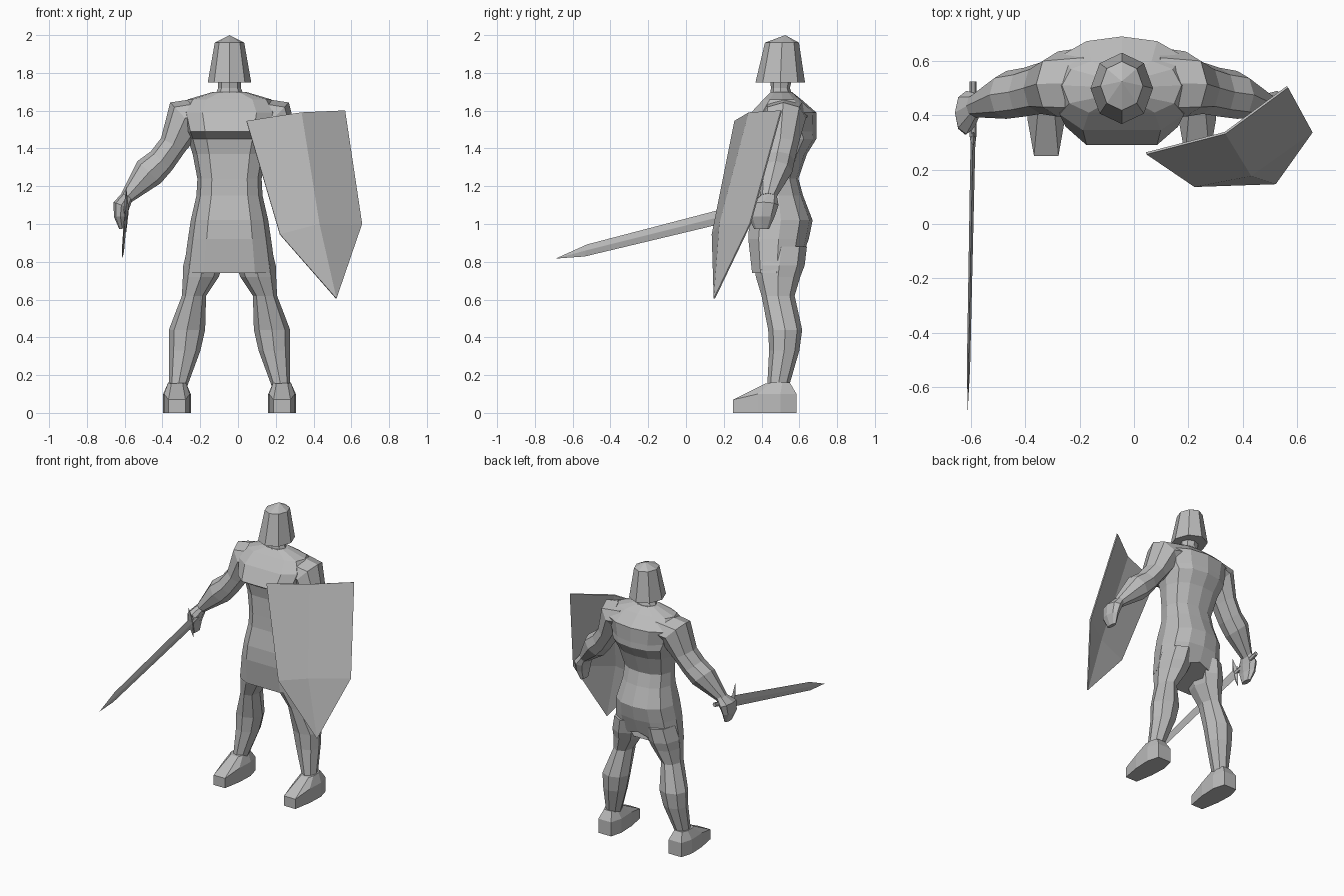
import bpy, bmesh
from math import sin, cos, pi
from mathutils import Vector

if "Cube" in bpy.data.objects:
    bpy.data.objects.remove(bpy.data.objects["Cube"])

CX = -0.045  # body's plane of symmetry

grey = bpy.data.materials.new("plain_grey")
grey.use_nodes = True
grey.diffuse_color = (0.5, 0.5, 0.5, 1)
grey.node_tree.nodes["Principled BSDF"].inputs["Base Color"].default_value = (0.5, 0.5, 0.5, 1)


def finish(name, bm):
    bmesh.ops.remove_doubles(bm, verts=bm.verts, dist=0.0002)
    bmesh.ops.recalc_face_normals(bm, faces=bm.faces)
    mesh = bpy.data.meshes.new(name)
    bm.to_mesh(mesh)
    bm.free()
    mesh.materials.append(grey)
    obj = bpy.data.objects.new(name, mesh)
    bpy.context.collection.objects.link(obj)
    return obj


def loft(name, rings):
    """Skin a list of equal-sized point rings and close both ends."""
    bm = bmesh.new()
    loops = [[bm.verts.new(p) for p in ring] for ring in rings]
    n = len(loops[0])
    for a, b in zip(loops, loops[1:]):
        for i in range(n):
            j = (i + 1) % n
            bm.faces.new((a[i], a[j], b[j], b[i]))
    bm.faces.new(loops[0])
    bm.faces.new(loops[-1])
    return finish(name, bm)


def oval(center, u, v, n=8):
    """Ring of n points around center with half axes u and v."""
    c, u, v = Vector(center), Vector(u), Vector(v)
    return [c + u * cos(2 * pi * i / n) + v * sin(2 * pi * i / n) for i in range(n)]


def flat_oval(x, z, half, front, back, n=8):
    return oval((x, (front + back) / 2, z), (half, 0, 0), (0, (back - front) / 2, 0), n)


# Torso and tunic: broad flat front, rounded back
def torso_ring(z, half, front, back, lift=0):
    depth = back - front
    side = [(0.0, 0.0), (0.55, 0.0), (0.88, 0.17), (1.0, 0.5), (0.85, 0.8), (0.5, 0.95), (0.0, 1.0)]
    pts = side + [(-x, y) for x, y in side[-2:0:-1]]
    return [(CX + x * half, front + y * depth, z + lift * y * (1 - abs(x))) for x, y in pts]


loft("torso_and_tunic", [torso_ring(*r) for r in (
    (0.74, 0.245, 0.35, 0.61, 0.08),
    (0.92, 0.22, 0.33, 0.65),
    (1.02, 0.205, 0.335, 0.67),
    (1.15, 0.175, 0.36, 0.62),
    (1.24, 0.17, 0.365, 0.595),
    (1.37, 0.195, 0.37, 0.64),
    (1.45, 0.22, 0.355, 0.69),
    (1.49, 0.235, 0.29, 0.69),
    (1.59, 0.26, 0.345, 0.69),
    (1.66, 0.22, 0.41, 0.61),
    (1.70, 0.085, 0.45, 0.56))])

# Neck
loft("neck", [flat_oval(CX, 1.66, 0.085, 0.44, 0.57), flat_oval(CX, 1.72, 0.06, 0.45, 0.55),
              flat_oval(CX, 1.80, 0.065, 0.44, 0.57)])

# Helmet: flared octagon with a low pointed crown
loft("helmet", [flat_oval(CX, 1.75, 0.115, 0.368, 0.63),
                flat_oval(CX, 1.96, 0.078, 0.418, 0.598),
                flat_oval(CX, 2.0, 0.0001, 0.5249, 0.5251)])


# Legs, boots and arms, mirrored about the body's centre
def build_limbs(label, s):
    leg = ((0.88, 0.12, 0.10, 0.37, 0.64),
           (0.78, 0.14, 0.105, 0.36, 0.628),
           (0.72, 0.152, 0.095, 0.37, 0.605),
           (0.62, 0.188, 0.064, 0.40, 0.575),
           (0.44, 0.225, 0.096, 0.435, 0.615),
           (0.33, 0.237, 0.083, 0.44, 0.60),
           (0.14, 0.272, 0.048, 0.43, 0.545))
    loft(label + "_leg", [flat_oval(CX + s * x, z, h, f, b) for z, x, h, f, b in leg])

    def boot_ring(half):
        pts = half + [(-x, y, z) for x, y, z in reversed(half)]
        return [(CX + s * 0.278 + x, y, z) for x, y, z in pts]

    sole = [(0.045, 0.25), (0.068, 0.38), (0.073, 0.5), (0.05, 0.585)]
    ankle = [(0.03, 0.42, 0.155), (0.047, 0.45, 0.16), (0.047, 0.51, 0.16), (0.03, 0.55, 0.16)]
    loft(label + "_boot", [boot_ring([(x, y, 0) for x, y in sole]),
                           boot_ring([(x, y, 0.07 if y < 0.3 else 0.1) for x, y in sole]),
                           boot_ring(ankle)])

    # Path points: sideways, y, z, thickness, depth
    arm = ((0.13, 0.52, 1.58, 0.09, 0.13),
           (0.235, 0.515, 1.56, 0.115, 0.12),
           (0.298, 0.50, 1.42, 0.073, 0.095),
           (0.36, 0.485, 1.335, 0.075, 0.09),
           (0.425, 0.475, 1.275, 0.085, 0.088),
           (0.545, 0.435, 1.14, 0.036, 0.042))
    hand = ((0.535, 0.44, 1.155, 0.03, 0.04),
            (0.572, 0.41, 1.10, 0.045, 0.08),
            (0.578, 0.40, 1.04, 0.034, 0.07),
            (0.568, 0.40, 0.975, 0.016, 0.04))
    for part, path in (("arm", arm), ("hand", hand)):
        rings = []
        for i, (x, y, z, r, d) in enumerate(path):
            a, b = path[max(i - 1, 0)], path[min(i + 1, len(path) - 1)]
            across = Vector((-(b[2] - a[2]), 0, b[0] - a[0])).normalized() * r
            rings.append(oval((CX + s * x, y, z), (s * across.x, 0, across.z), (0, d, 0)))
        loft(label + "_" + part, rings)


build_limbs("right", -1)
build_limbs("left", 1)

# Sword: diamond blade, slim grip, pointed crossguard
loft("sword_blade", [oval((x, y, z), (t, 0, 0), (0, 0.2 * h, h), 4) for x, y, z, t, h in (
    (-0.592, 0.33, 1.075, 0.009, 0.042),
    (-0.609, -0.53, 0.86, 0.006, 0.032),
    (-0.612, -0.69, 0.817, 0.0001, 0.0001))])
loft("sword_grip", [oval((-0.592, y, z), (0.013, 0, 0), (0, 0, 0.016), 6)
                    for y, z in ((0.525, 1.125), (0.32, 1.073))])
loft("sword_guard", [oval((-0.592, 0.315 - 0.24 * k, 1.075 + k), (t, 0, 0), (0, 2 * t, 0), 4)
                     for k, t in ((-0.12, 0.0001), (-0.03, 0.011), (0.03, 0.011), (0.12, 0.0001))])

# Shield: bent plate with a central ridge
rim = [(0.045, 0.26, 1.545), (0.335, 0.335, 1.59), (0.565, 0.505, 1.60),
       (0.655, 0.34, 1.0), (0.52, 0.15, 0.605), (0.222, 0.14, 0.945)]
bm = bmesh.new()
tl, tm, tr, right, tip, left = [bm.verts.new(p) for p in rim]
boss = bm.verts.new((0.43, 0.18, 1.0))
for face in ((tl, left, boss, tm), (tm, boss, right, tr), (left, tip, boss), (boss, tip, right)):
    bm.faces.new(face)
shield = finish("shield", bm)
plate = shield.modifiers.new("thickness", "SOLIDIFY")
plate.thickness = 0.008
plate.offset = 0
